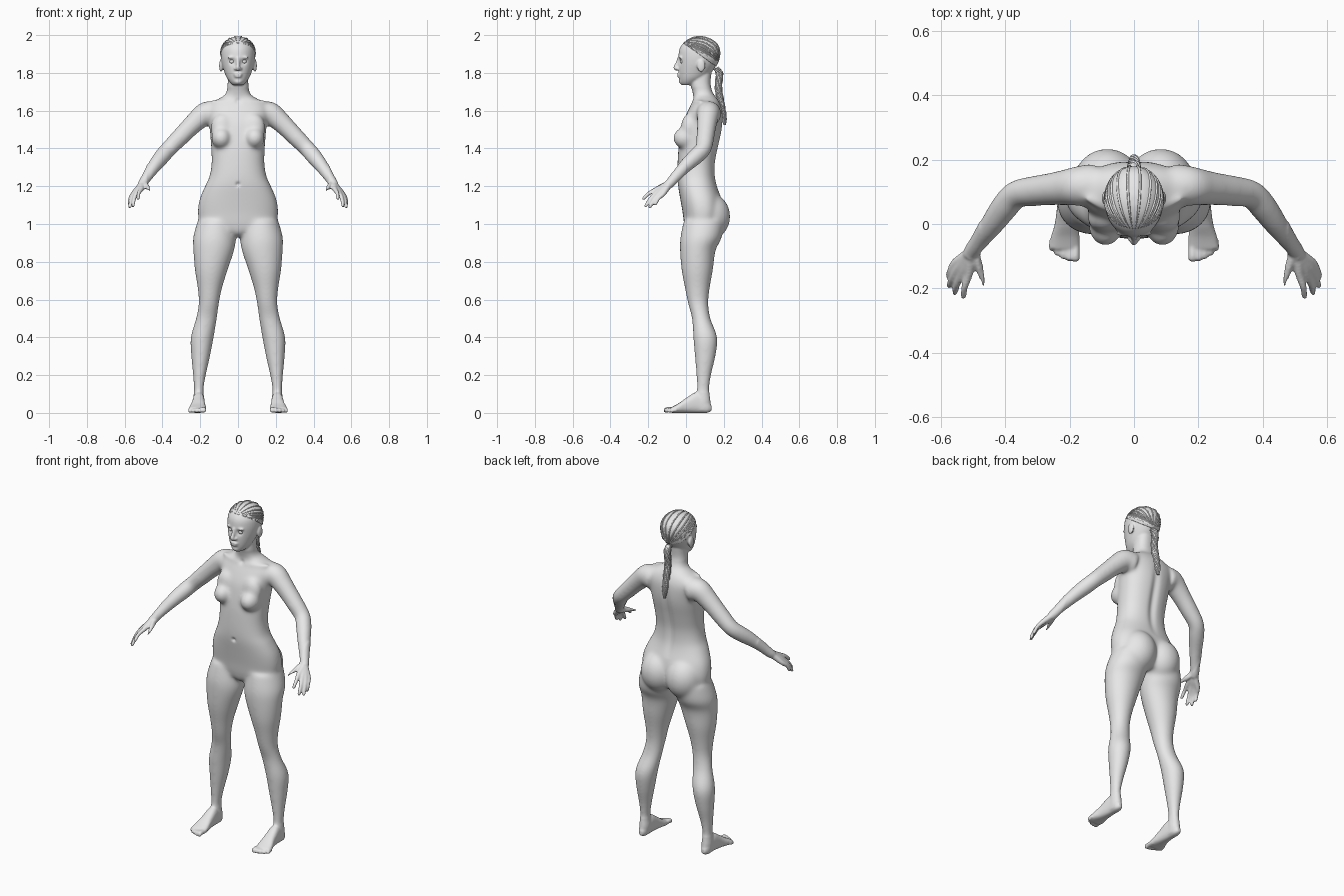
import bpy
import bmesh
import math
from mathutils import Vector, Matrix
from mathutils.bvhtree import BVHTree

start_cube = bpy.data.objects.get("Cube")
if start_cube:
    bpy.data.objects.remove(start_cube, do_unlink=True)

clay = bpy.data.materials.new("plain_grey")
clay.use_nodes = True
clay.diffuse_color = (0.8, 0.8, 0.8, 1)
clay.node_tree.nodes["Principled BSDF"].inputs["Base Color"].default_value = clay.diffuse_color


def spline(rows, steps=5):
    """Catmull-Rom interpolation of equally long number rows."""
    out, last = [], len(rows) - 1
    for i in range(last):
        quad = [rows[max(i - 1, 0)], rows[i], rows[i + 1], rows[min(i + 2, last)]]
        for k in range(steps):
            t = k / steps
            out.append([b + t * (c - a + t * (2 * a - 5 * b + 4 * c - d
                        + t * (3 * b - a - 3 * c + d))) / 2
                        if t else b for a, b, c, d in zip(*quad)])
    return out + [list(rows[-1])]


def loft(bm, frames, power=2.0, mirror=False, segments=28):
    """Skin a closed shape through frames of (centre, half axis, half axis)."""
    for side in (1, -1) if mirror else (1,):
        rings = []
        for centre, u, v in frames:
            ring = []
            for k in range(segments):
                a = math.tau * k / segments
                c, s = math.cos(a), math.sin(a)
                c = math.copysign(abs(c) ** (2 / power), c)
                s = math.copysign(abs(s) ** (2 / power), s)
                p = centre + u * c + v * s
                ring.append(bm.verts.new((p.x * side, p.y, p.z)))
            rings.append(ring)
        for low, high in zip(rings, rings[1:]):
            for k in range(segments):
                n = (k + 1) % segments
                bm.faces.new((low[k], low[n], high[n], high[k]))
        bm.faces.new(rings[0][::-1])
        bm.faces.new(rings[-1])


def stack(bm, rows, along="z", **options):
    """Loft rows of (position, x min, x max, other min, other max)."""
    frames = []
    for t, x0, x1, a, b in spline(rows):
        mid, half = (a + b) / 2, (b - a) / 2
        if along == "z":
            centre, v = Vector(((x0 + x1) / 2, mid, t)), Vector((0, half, 0))
        else:
            centre, v = Vector(((x0 + x1) / 2, t, mid)), Vector((0, 0, half))
        frames.append((centre, Vector(((x1 - x0) / 2, 0, 0)), v))
    loft(bm, frames, **options)


def tube(bm, points, steps=5, **options):
    """Round limb through points of (x, y, z, radius)."""
    rows = spline(points, steps)
    path = [Vector(r[:3]) for r in rows]
    frames, u = [], None
    for i, p in enumerate(path):
        tangent = (path[min(i + 1, len(path) - 1)] - path[max(i - 1, 0)]).normalized()
        u = tangent.orthogonal() if u is None else u - tangent * u.dot(tangent)
        u.normalize()
        frames.append((p, u * rows[i][3], tangent.cross(u) * rows[i][3]))
    loft(bm, frames, **options)


def ball(bm, centre, radii, mirror=False):
    for side in (1, -1) if mirror else (1,):
        place = Matrix.Translation((centre[0] * side, centre[1], centre[2]))
        bmesh.ops.create_uvsphere(bm, u_segments=24, v_segments=16, radius=1,
                                  matrix=place @ Matrix.Diagonal((*radii, 1)))


def finish(bm, name):
    bmesh.ops.recalc_face_normals(bm, faces=bm.faces)
    mesh = bpy.data.meshes.new(name)
    for f in bm.faces:
        f.smooth = True
    bm.to_mesh(mesh)
    bm.free()
    mesh.materials.append(clay)
    obj = bpy.data.objects.new(name, mesh)
    bpy.context.collection.objects.link(obj)
    return obj


bm = bmesh.new()

# Torso and neck: height, half width, front, back
torso = [(.96, .16, 0, .17), (1, .2, -.01, .185), (1.06, .213, -.018, .195),
         (1.13, .204, -.03, .188), (1.2, .175, -.042, .165), (1.25, .152, -.046, .155),
         (1.32, .14, -.045, .155), (1.4, .142, -.04, .17), (1.48, .148, -.028, .188),
         (1.54, .154, -.015, .195), (1.6, .165, .01, .193), (1.64, .145, .03, .18),
         (1.665, .1, .04, .165), (1.69, .065, .036, .145), (1.74, .055, .025, .13),
         (1.8, .052, .03, .135)]
stack(bm, [(z, -w, w, f, b) for z, w, f, b in torso], power=2.3, segments=40)
ball(bm, (.083, .122, 1.04), (.108, .113, .125), True)
ball(bm, (.088, -.003, 1.455), (.054, .066, .058), True)
ball(bm, (.085, .015, 1.51), (.06, .042, .075), True)
ball(bm, (0, .05, .975), (.06, .055, .045))
tube(bm, [(.02, .036, 1.643, .008), (.08, .045, 1.65, .008), (.15, .08, 1.65, .01)], mirror=True)

# Legs: height, inner, outer, front, back
stack(bm, [(1.02, .02, .213, -.012, .2), (.93, .01, .238, -.03, .19),
           (.86, .02, .237, -.032, .157), (.757, .054, .229, -.024, .143),
           (.66, .084, .214, -.006, .126), (.58, .1, .209, .01, .119),
           (.5, .111, .223, .031, .13), (.4, .128, .251, .038, .166),
           (.3, .147, .248, .046, .157), (.2, .169, .239, .054, .134),
           (.12, .182, .234, .056, .124), (.06, .178, .237, .05, .13),
           (.015, .182, .234, .04, .134)], mirror=True)

# Feet: depth, inner, outer, sole, top
stack(bm, [(.135, .196, .22, .01, .04), (.11, .183, .234, 0, .07), (.06, .178, .238, 0, .11),
           (0, .174, .246, 0, .078), (-.04, .169, .258, 0, .05), (-.078, .168, .264, 0, .03)],
      along="y", power=2.5, mirror=True)
for i in range(5):
    x, r = .182 + .0185 * i, .0135 - .0012 * i
    tip = -.117 + .002 * i * i
    tube(bm, [(x, -.05, .016, r), (x, tip + .02, r + .004, r), (x, tip + .006, r, r),
              (x, tip, r, r * .5)], mirror=True, segments=14)

# Arms
tube(bm, [(.12, .12, 1.58, .07), (.17, .118, 1.585, .063), (.215, .113, 1.55, .056),
          (.26, .108, 1.507, .051), (.31, .102, 1.456, .048), (.365, .092, 1.4, .044),
          (.4, .055, 1.36, .044), (.44, 0, 1.31, .038), (.48, -.055, 1.25, .029),
          (.503, -.085, 1.215, .025), (.51, -.1, 1.205, .023)], mirror=True)

# Fingers grow from the wrist through a knuckle to a tip; their roots form the palm
wrist = Vector((.505, -.088, 1.212))
fingers = [((.513, -.155, 1.183), (.53, -.23, 1.13)), ((.533, -.15, 1.17), (.557, -.217, 1.09)),
           ((.548, -.14, 1.162), (.574, -.195, 1.084)), ((.556, -.122, 1.158), (.577, -.165, 1.1))]
for knuckle, tip in fingers:
    knuckle, tip = Vector(knuckle), Vector(tip)
    bend = knuckle.lerp(tip, .5) + Vector((.004, -.003, .006))
    near = bend.lerp(tip, .85)
    tube(bm, [(*wrist, .019), (*wrist.lerp(knuckle, .5), .017), (*knuckle, .0135),
              (*bend, .0105), (*near, .009), (*tip, .004)], mirror=True, segments=14)
tube(bm, [(.498, -.09, 1.212, .018), (.481, -.125, 1.2, .016), (.47, -.165, 1.186, .0115),
          (.467, -.193, 1.174, .009), (.466, -.201, 1.17, .004)], mirror=True, segments=14)

# Head: height, half width, front, back
head = [(1.735, .025, -.022, .04), (1.75, .042, -.032, .07), (1.775, .06, -.037, .11),
        (1.81, .074, -.04, .14), (1.85, .086, -.04, .165), (1.89, .091, -.04, .178),
        (1.93, .088, -.033, .177), (1.96, .072, -.012, .16), (1.982, .046, .02, .125),
        (1.993, .015, .055, .09)]
stack(bm, [(z, -w, w, f, b) for z, w, f, b in head], segments=40)
ball(bm, (.09, .08, 1.838), (.01, .022, .034), True)
ball(bm, (0, -.02, 1.755), (.024, .018, .016))
ball(bm, (.03, -.028, 1.881), (.026, .012, .008), True)
tube(bm, [(0, -.036, 1.88, .01), (0, -.045, 1.855, .009), (0, -.055, 1.828, .0115),
          (0, -.046, 1.816, .009)])
ball(bm, (.013, -.042, 1.822), (.009, .012, .008), True)
ball(bm, (0, -.038, 1.793), (.024, .012, .006))
ball(bm, (0, -.036, 1.781), (.021, .013, .006))

# Fuse the parts into one skin
raw = finish(bm, "raw_body")
remesh = raw.modifiers.new("fuse", "REMESH")
remesh.mode = "VOXEL"
remesh.voxel_size = .005
bpy.context.view_layer.update()
fused = bpy.data.meshes.new_from_object(raw.evaluated_get(bpy.context.evaluated_depsgraph_get()))
bpy.data.objects.remove(raw, do_unlink=True)
bm = bmesh.new()
bm.from_mesh(fused)
bpy.data.meshes.remove(fused)

# Relax the large forms strongly, and hands, feet and face lightly
large = [v for v in bm.verts if .11 < v.co.z < 1.72 and abs(v.co.x) < .48]
for verts, rounds in ((large, 40), (list(bm.verts), 3)):
    for _ in range(rounds):
        bmesh.ops.smooth_vert(bm, verts=verts, factor=.5,
                              use_axis_x=True, use_axis_y=True, use_axis_z=True)

# Pressed-in details: eye sockets, mouth line, navel, throat
dents = [((.032, -.035, 1.86), .015, .011), ((0, -.05, 1.787), .008, .003),
         ((0, -.045, 1.21), .011, .01), ((0, .035, 1.65), .014, .006)]
for v in bm.verts:
    x, y, z = v.co
    for centre, radius, depth in dents:
        far = (Vector((abs(x), y, z)) - Vector(centre)).length / radius
        if far < 3:
            v.co.y += depth * math.exp(-far * far)
    if y > .1 and 1.15 < z < 1.63:
        fade = math.sin(math.pi * (z - 1.15) / .48)
        v.co.y -= .012 * fade * math.exp(-(x / .022) ** 2)
skull = BVHTree.FromBMesh(bm)
finish(bm, "body")

# Eyeballs
bm = bmesh.new()
ball(bm, (.032, -.017, 1.86), (.014, .0135, .012), True)
finish(bm, "eyes")

# Hair strands combed over the skull to the tie
bm = bmesh.new()
middle = Vector((0, .07, 1.885))
tie = Vector((0, .95, -.5)).normalized()
count = 44
for i in range(count):
    t = -2.2 + 4.4 * (i + .5) / count
    root = Vector((math.sin(t), -math.cos(t), .15 + .7 * math.cos(t))).normalized()
    points = []
    for k in range(13):
        way = root.slerp(tie, k / 12) if hasattr(root, "slerp") else root.lerp(tie, k / 12).normalized()
        hit = skull.ray_cast(middle + way * .3, -way)[0]
        if hit:
            points.append((*hit, .001 + .003 * min(k, 3) / 3))
    if len(points) > 3:
        tube(bm, points, steps=2, segments=6)
finish(bm, "hair_strands")

# Ponytail: a core wrapped with twisted strands
bm = bmesh.new()
tail = [(0, .16, 1.825, .014), (0, .177, 1.795, .017), (0, .172, 1.72, .016),
        (0, .185, 1.64, .016), (0, .2, 1.57, .012), (0, .205, 1.525, .003)]
tube(bm, tail, segments=16)
for i in range(6):
    wrap = []
    for k, (x, y, z, r) in enumerate(spline(tail, 6)):
        a = math.tau * i / 6 + k * .3
        wrap.append((x + r * math.cos(a), y + r * math.sin(a), z, .0045))
    tube(bm, wrap, steps=2, segments=6)
finish(bm, "ponytail")
